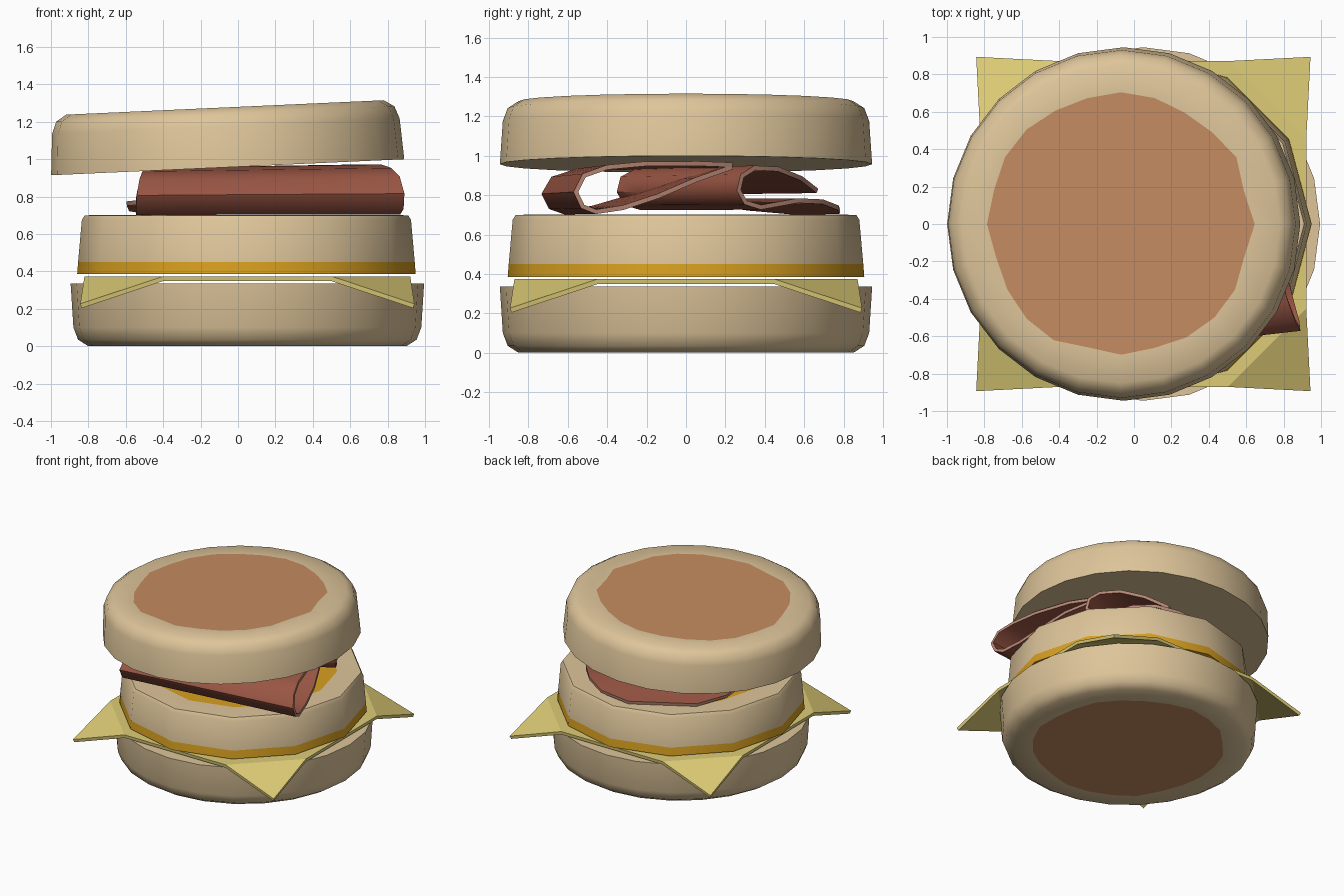
import bpy, bmesh, math, random
from mathutils import Matrix, Vector

if "Cube" in bpy.data.objects:
    bpy.data.objects.remove(bpy.data.objects["Cube"])

random.seed(4)


def srgb(r, g, b):
    lin = lambda c: c / 12.92 if c <= 0.04045 else ((c + 0.055) / 1.055) ** 2.4
    return [lin(c / 255) for c in (r, g, b)] + [1]


def material(name, *rgb):
    m = bpy.data.materials.new(name)
    m.diffuse_color = srgb(*rgb)
    m.use_nodes = True
    m.node_tree.nodes["Principled BSDF"].inputs["Base Color"].default_value = m.diffuse_color
    return m


BREAD = material("bread cream", 222, 197, 154)
TOAST = material("toasted brown", 197, 139, 96)
CHEESE = material("cheese yellow", 222, 204, 118)
YOLK = material("yolk gold", 216, 160, 32)
HAM = material("ham red brown", 154, 86, 68)
RIM = material("ham pale rim", 182, 134, 116)


def finish(name, bm, mats, thickness=0, rim=0, angle=40):
    """Turn a bmesh into a smooth-shaded object, optionally thickened."""
    if not thickness:
        bmesh.ops.recalc_face_normals(bm, faces=bm.faces)
    me = bpy.data.meshes.new(name)
    bm.to_mesh(me)
    bm.free()
    ob = bpy.data.objects.new(name, me)
    bpy.context.collection.objects.link(ob)
    for m in mats:
        me.materials.append(m)
    bpy.ops.object.select_all(action='DESELECT')
    ob.select_set(True)
    bpy.context.view_layer.objects.active = ob
    if thickness:
        s = ob.modifiers.new("thickness", 'SOLIDIFY')
        s.thickness = thickness
        s.offset = 0
        s.material_offset_rim = rim
        bpy.ops.object.modifier_apply(modifier=s.name)
    bpy.ops.object.shade_smooth_by_angle(angle=math.radians(angle))
    return ob


def lathe(profile, sides, band_mats, wobble_ring=None):
    """Spin (radius, z) points; band_mats colours each band from the first cap up."""
    bm = bmesh.new()
    rings = []
    for i, (r, z) in enumerate(profile):
        ring = []
        for k in range(sides):
            a = 2 * math.pi * k / sides
            rr = r * random.uniform(0.97, 1.03) if i == wobble_ring else r
            ring.append(bm.verts.new((rr * math.cos(a), rr * math.sin(a), z)))
        rings.append(ring)
    bm.faces.new(rings[0]).material_index = band_mats[0]
    for i in range(len(rings) - 1):
        a, b = rings[i], rings[i + 1]
        for k in range(sides):
            n = (k + 1) % sides
            bm.faces.new((a[k], a[n], b[n], b[k])).material_index = band_mats[i + 1]
    bm.faces.new(rings[-1]).material_index = band_mats[-1]
    return bm


def bun(name, height, matrix):
    prof = [(0.70, 0), (0.85, 0), (0.905, 0.035), (0.93, 0.10), (0.945, height)]
    bm = lathe(prof, 24, [1, 0, 0, 0, 0, 0], wobble_ring=0)
    bm.transform(matrix)
    finish(name, bm, [BREAD, TOAST])


# Muffin halves: the top one is flipped and slightly tilted
bun("bottom_bun", 0.335, Matrix.Translation((0.05, 0, 0)))
bun("top_bun", 0.32, Matrix.Translation((-0.055, 0, 0.957))
    @ Matrix.Rotation(math.radians(-2.6), 4, 'Y')
    @ Matrix.Rotation(math.pi, 4, 'X') @ Matrix.Translation((0, 0, -0.32)))

# Egg patty: golden lower band and golden centre on top
egg = lathe([(0.905, 0.385), (0.90, 0.45), (0.88, 0.675), (0.865, 0.70), (0.69, 0.702)],
            12, [1, 1, 0, 0, 0, 1])
egg.transform(Matrix.Translation((0.045, 0, 0)))
finish("egg_patty", egg, [BREAD, YOLK])

# Cheese slice with its four corners folded down
bm = bmesh.new()
steps = (-0.87, -0.45, 0.45, 0.87)
grid = []
for j, y in enumerate(steps):
    row = []
    for i, x in enumerate(steps):
        corner = i in (0, 3) and j in (0, 3)
        f = 1.023 if corner else 1
        row.append(bm.verts.new((0.05 + x * f, y * f, 0.215 if corner else 0.361)))
    grid.append(row)
for j in range(3):
    for i in range(3):
        a, b, c, d = grid[j][i], grid[j][i + 1], grid[j + 1][i + 1], grid[j + 1][i]
        if i != 1 and j != 1:
            # split across the corner, along the fold line
            tris = ((a, b, d), (b, c, d)) if i == j else ((a, b, c), (a, c, d))
            for t in tris:
                bm.faces.new(t)
        else:
            bm.faces.new((a, b, c, d))
finish("cheese_slice", bm, [CHEESE], thickness=0.025, angle=15)


def ham(name, section, centre, turn):
    """Loft a folded slice from (across, z, half length) points."""
    bm = bmesh.new()
    rows = []
    rot = Matrix.Rotation(math.radians(turn), 3, 'Z')
    for v, z, half in section:
        row = []
        for k in range(7):
            p = rot @ Vector((half * (k / 3 - 1), v, 0)) + Vector((centre[0], centre[1], 0))
            p.z = z + 0.06 * p.x * (z - 0.7)
            row.append(bm.verts.new(p))
        rows.append(row)
    for a, b in zip(rows, rows[1:]):
        for k in range(6):
            bm.faces.new((a[k], a[k + 1], b[k + 1], b[k]))
    finish(name, bm, [HAM, RIM], thickness=0.024, rim=1, angle=50)


# Two folded ham slices
ham("front_ham_slice",
    [(0.18, 0.935, 0.50), (-0.02, 0.87, 0.60), (-0.22, 0.79, 0.66), (-0.40, 0.735, 0.69),
     (-0.54, 0.715, 0.71), (-0.61, 0.74, 0.72), (-0.645, 0.81, 0.72), (-0.60, 0.89, 0.70),
     (-0.48, 0.93, 0.67), (-0.28, 0.948, 0.64), (0.0, 0.95, 0.58), (0.18, 0.945, 0.50)],
    (0.10, 0.0), 6.5)
ham("back_ham_slice",
    [(0.47, 0.82, 0.42), (0.32, 0.88, 0.52), (0.15, 0.925, 0.58), (0.0, 0.93, 0.60),
     (-0.08, 0.89, 0.61), (-0.10, 0.82, 0.61), (-0.06, 0.76, 0.61), (0.03, 0.737, 0.61),
     (0.25, 0.77, 0.60), (0.42, 0.765, 0.56), (0.57, 0.735, 0.46), (0.70, 0.715, 0.25)],
    (0.10, 0.05), 30)
